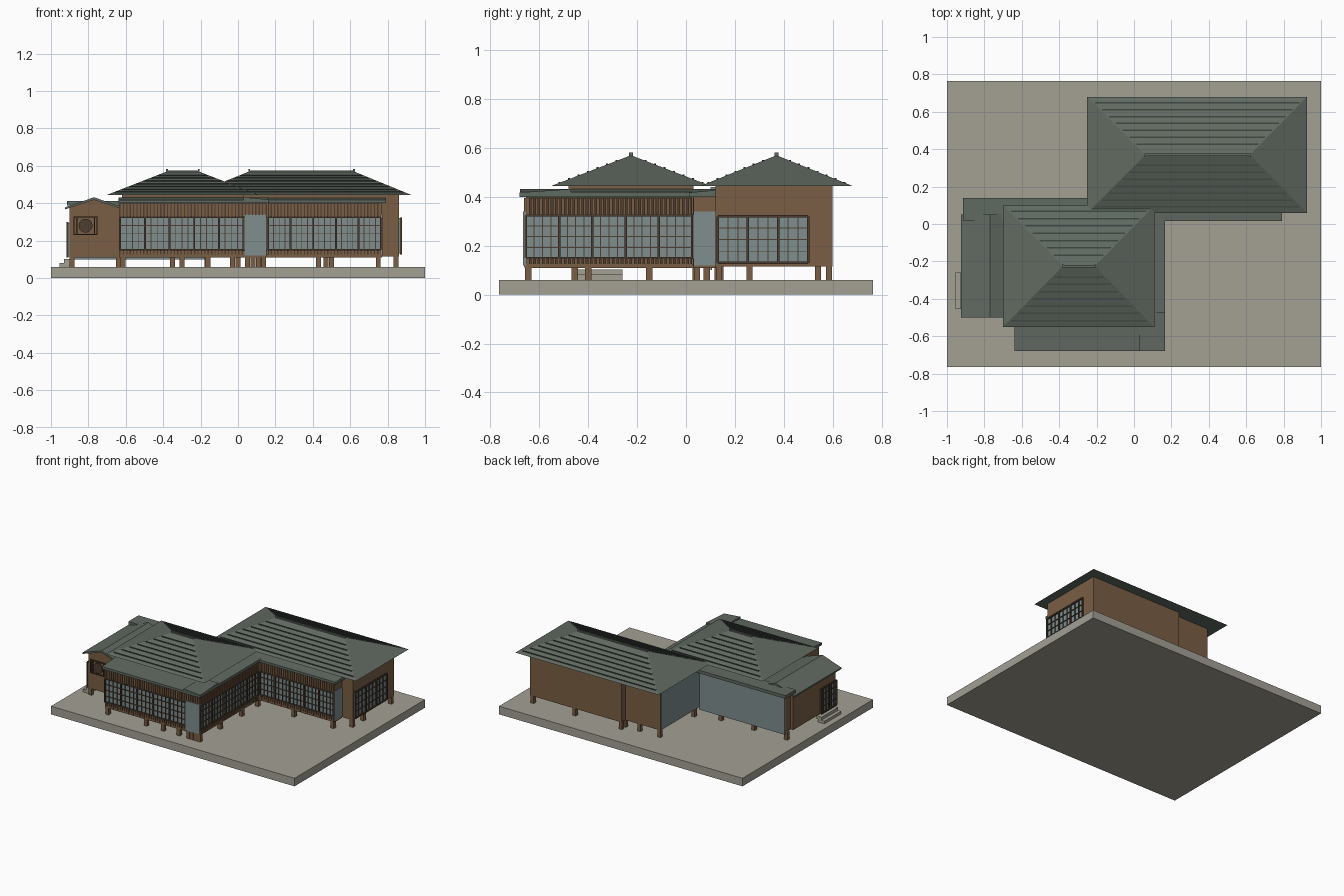
import bpy, bmesh, math
from mathutils import Matrix, Vector

if "Cube" in bpy.data.objects:
    bpy.data.objects.remove(bpy.data.objects["Cube"])


def material(name, r, g, b):
    m = bpy.data.materials.new(name)
    m.diffuse_color = (r, g, b, 1)
    m.use_nodes = True
    m.node_tree.nodes["Principled BSDF"].inputs["Base Color"].default_value = m.diffuse_color
    return m


STONE = material("stone", .367, .352, .296)
ROOF = material("green_roof", .118, .145, .120)
RIDGE = material("dark_green_tile", .050, .066, .055)
WOOD = material("brown_wood", .195, .112, .058)
DARK = material("dark_wood", .075, .047, .029)
GLASS = material("grey_blue_glass", .215, .270, .275)


def finish(name, bm, mat):
    bmesh.ops.recalc_face_normals(bm, faces=bm.faces)
    me = bpy.data.meshes.new(name)
    bm.to_mesh(me)
    bm.free()
    me.materials.append(mat)
    ob = bpy.data.objects.new(name, me)
    bpy.context.collection.objects.link(ob)
    return ob


def boxes(name, items, mat):
    """One object made of boxes (x0, x1, y0, y1, z0, z1)."""
    bm = bmesh.new()
    for x0, x1, y0, y1, z0, z1 in items:
        mx = Matrix.Translation(((x0 + x1) / 2, (y0 + y1) / 2, (z0 + z1) / 2)) \
            @ Matrix.Diagonal((abs(x1 - x0), abs(y1 - y0), z1 - z0, 1))
        bmesh.ops.create_cube(bm, size=1, matrix=mx)
    return finish(name, bm, mat)


def prism(name, profile, axis, a, b, mat):
    """Extrude a (horizontal, z) profile along x or y."""
    bm = bmesh.new()
    put = (lambda h, z: (a, h, z)) if axis == 'x' else (lambda h, z: (h, a, z))
    f = bm.faces.new([bm.verts.new(put(h, z)) for h, z in profile])
    ext = bmesh.ops.extrude_face_region(bm, geom=[f])
    vec = Vector((b - a, 0, 0)) if axis == 'x' else Vector((0, b - a, 0))
    bmesh.ops.translate(bm, verts=[v for v in ext['geom'] if isinstance(v, bmesh.types.BMVert)], vec=vec)
    return finish(name, bm, mat)


def lattice(name, axis, out, plane, u0, u1, z0, z1, panels, cols, rows, mat=DARK):
    """Glazed screen in a wall; 'out' is the outward direction of the wall."""
    def b(a0, a1, d0, d1, c0, c1):
        d0, d1 = plane + out * d0, plane + out * d1
        return (a0, a1, d0, d1, c0, c1) if axis == 'x' else (d0, d1, a0, a1, c0, c1)
    boxes(name + "_glass", [b(u0, u1, -.006, 0, z0, z1)], GLASS)
    w = (u1 - u0) / panels
    bars = [b(u0 + w * p - .005, u0 + w * p + .005, 0, .010, z0, z1) for p in range(panels + 1)]
    bars += [b(u0 + w * (p + c / cols) - .002, u0 + w * (p + c / cols) + .002, 0, .006, z0, z1)
             for p in range(panels) for c in range(1, cols)]
    bars += [b(u0, u1, 0, .006, z0 + (z1 - z0) * r / rows - .002, z0 + (z1 - z0) * r / rows + .002)
             for r in range(1, rows)]
    bars += [b(u0, u1, 0, .010, z - .005, z + .005) for z in (z0, z1)]
    boxes(name + "_bars", bars, mat)
    return b


def veranda_wall(name, axis, out, plane, u0, u1, panels, band=None):
    """Screen with slatted bands above and below; the bands may run on past it."""
    b = lattice(name, axis, out, plane, u0, u1, .15, .325, panels, 4, 4)
    e0, e1 = band or (u0, u1)
    boxes(name + "_boards", [b(e0, e1, -.010, 0, .33, .40), b(e0, e1, -.010, 0, .11, .148)], DARK)
    n = round((e1 - e0) / .018)
    s = (e1 - e0) / n
    boxes(name + "_slats", [b(e0 + s * (i + .15), e0 + s * (i + .8), 0, .007, z0, z1)
                            for i in range(n) for z0, z1 in ((.33, .395), (.115, .145))], WOOD)


def hip_roof(name, x0, x1, y0, y1, r0, r1, z0=.445, z1=.57):
    """Hipped roof with tile courses on the long slopes and a capped ridge."""
    ym = (y0 + y1) / 2
    bm = bmesh.new()
    lo = [bm.verts.new(p) for p in ((x0, y0, z0), (x1, y0, z0), (x1, y1, z0), (x0, y1, z0))]
    a, c = bm.verts.new((r0, ym, z1)), bm.verts.new((r1, ym, z1))
    for f in ((lo[0], lo[1], c, a), (lo[1], lo[2], c), (lo[2], lo[3], a, c), (lo[3], lo[0], a), lo[::-1]):
        bm.faces.new(f)
    finish(name, bm, ROOF)
    bars = []
    for k in range(7):
        t = .1 + .12 * k
        xa, xb, z = x0 + (r0 - x0) * t + .01, x1 + (r1 - x1) * t - .01, z0 + (z1 - z0) * t
        for ye in (y0, y1):
            y = ye + (ym - ye) * t
            bars.append((xa, xb, y - .004, y + .004, z - .004, z + .004))
    boxes(name + "_courses", bars, RIDGE)
    boxes(name + "_ridge", [(r0, r1, ym - .007, ym + .007, z1 - .01, z1 + .006)]
          + [(x - .005, x + .005, ym - .008, ym + .008, z1 - .01, z1 + .012) for x in (r0, r1)], ROOF)


# Stone ground slab
boxes("stone_base", [(-1, 1, -.765, .765, 0, .06)], STONE)

# Rear house
boxes("rear_house_walls", [(.11, .86, .12, .60, .115, .446), (-.18, .11, .12, .555, .115, .446)], WOOD)
boxes("rear_house_left_wall", [(-.185, -.18, .10, .55, .12, .44)], GLASS)
hip_roof("rear_roof", -.25, .925, .06, .68, .06, .62)
lattice("rear_side_window", 'y', 1, .867, .13, .50, .13, .32, 3, 3, 4)

# Front house and link corridor
boxes("front_house_walls", [(-.62, .03, -.48, .03, .11, .446), (-.88, .11, .03, .10, .11, .39)], WOOD)
boxes("corridor_back_wall", [(-.885, -.18, .10, .106, .10, .388)], GLASS)
hip_roof("front_roof", -.70, .11, -.55, .10, -.38, -.21)

# Verandas
boxes("veranda_floor", [(-.63, .15, -.66, -.48, .11, .125), (.03, .15, -.48, .12, .11, .125),
                        (.15, .77, .03, .12, .11, .125)], WOOD)
veranda_wall("front_veranda", 'x', -1, -.655, -.63, .03, 5, (-.63, .15))
veranda_wall("side_veranda", 'y', 1, .145, -.655, .025, 5)
veranda_wall("rear_veranda", 'x', -1, .035, .16, .765, 5)
boxes("corner_panels", [(.036, .152, -.666, -.655, .12, .34), (.765, .772, .03, .12, .12, .34)], GLASS)
boxes("veranda_end_walls", [(-.635, -.625, -.655, -.48, .11, .40), (.76, .77, .03, .12, .34, .40)], WOOD)

# Low lean-to roofs
prism("front_veranda_roof", [(-.68, .40), (-.68, .418), (-.47, .432), (-.47, .40)], 'x', -.64, .165, ROOF)
prism("side_veranda_roof", [(.165, .40), (.165, .42), (.03, .432), (.03, .40)], 'y', -.679, .12, ROOF)
prism("rear_veranda_roof", [(.015, .40), (.015, .418), (.125, .428), (.125, .40)], 'x', .10, .79, ROOF)
boxes("corridor_roof", [(-.915, -.18, .02, .14, .388, .411)], ROOF)

# Left wing with gable roof
boxes("left_wing_walls", [(-.90, -.62, -.47, .03, .11, .38)], WOOD)
prism("left_wing_gable", [(-.90, .378), (-.77, .420), (-.63, .378)], 'y', -.47, .03, WOOD)
prism("left_wing_roof", [(-.925, .367), (-.925, .378), (-.77, .432), (-.615, .378), (-.615, .367), (-.77, .418)],
      'y', -.50, .05, ROOF)

# Round window in a square frame
bm = bmesh.new()
bmesh.ops.create_cone(bm, cap_ends=True, segments=24, radius1=.037, radius2=.037, depth=.012,
                      matrix=Matrix.Translation((-.815, -.476, .28)) @ Matrix.Rotation(math.pi / 2, 4, 'X'))
finish("round_window", bm, DARK)
f = [(x - .003, x + .003, -.48, -.47, .23, .33) for x in (-.877, -.862, -.768, -.753)]
f += [(-.88, -.75, -.48, -.47, z - .003, z + .003) for z in (.233, .327)]
boxes("round_window_frame", f, DARK)

# Left entrance and steps
lattice("entrance_door", 'y', -1, -.906, -.465, -.285, .115, .295, 2, 3, 4)
boxes("entrance_steps", [(-.955, -.90, -.455, -.26, .06, .08), (-.93, -.89, -.455, -.26, .08, .102)], STONE)

# Posts under the floors
spots = [(-.888, -.455), (-.888, .085), (-.64, -.455), (-.615, -.645), (-.30, -.645), (-.16, -.645),
         (-.03, -.645), (.135, -.40), (.135, -.15), (.135, .04), (.43, .045), (.47, .13), (.75, .045),
         (.845, .135), (.845, .26), (.845, .585), (.50, .585), (.12, .585), (.12, .54), (0, .54),
         (-.165, .54), (-.165, .14), (-.62, .085), (-.35, .085)]
spots += [(x, -.645) for x in (.05, .08, .11, .138)]
boxes("floor_posts", [(x - .013, x + .013, y - .013, y + .013, .06, .12) for x, y in spots], WOOD)
